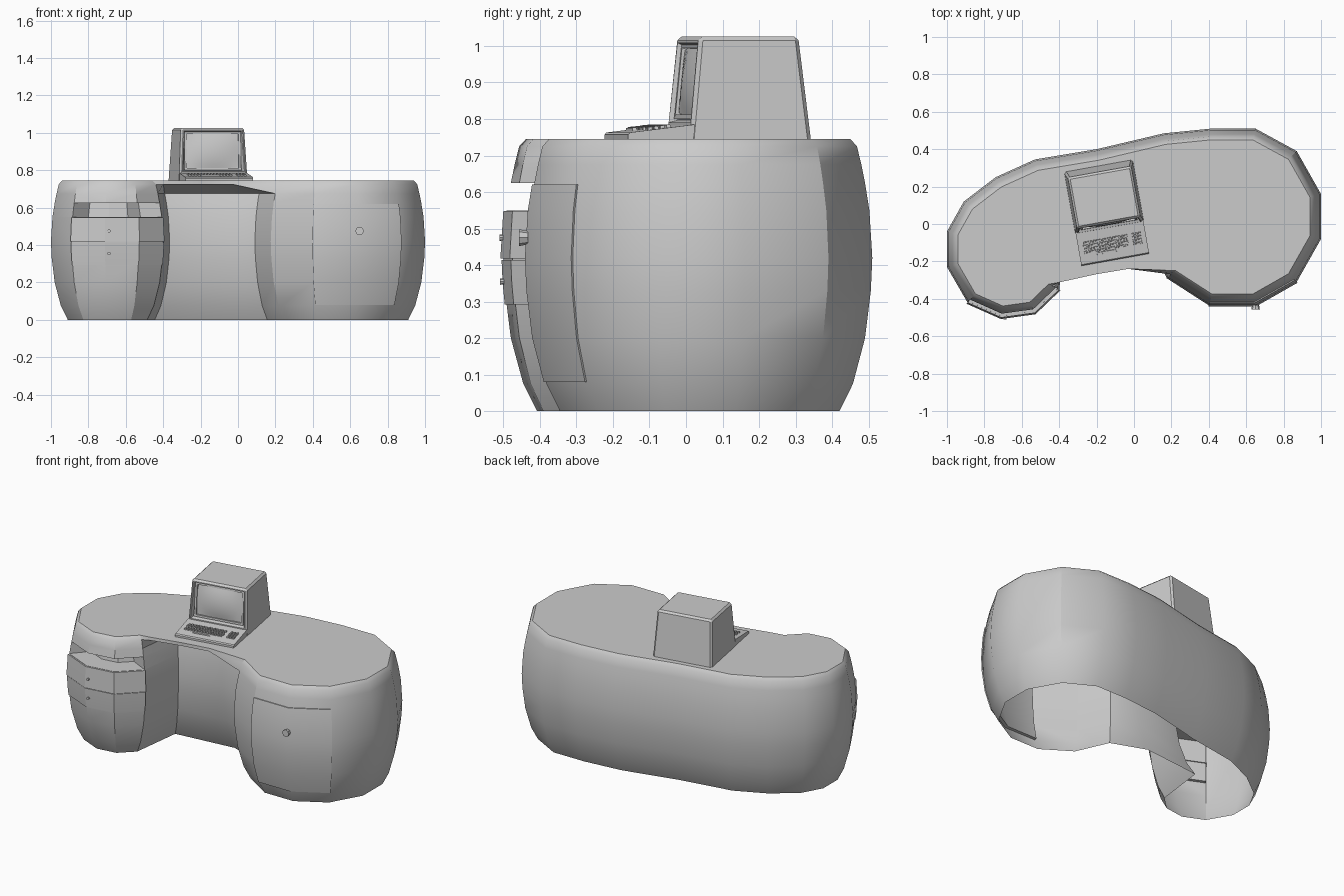
import bpy, bmesh, math
from mathutils import Vector, Matrix

if "Cube" in bpy.data.objects:
    bpy.data.objects.remove(bpy.data.objects["Cube"])

# widest outline of the desk, counter-clockwise; 16-18 are the kneehole back
OUT = [(1, -.08), (1, .16), (.87, .39), (.65, .51), (.41, .51), (.16, .485),
       (-.2, .40), (-.53, .345), (-.74, .25), (-.91, .12), (-1, -.04), (-1, -.23),
       (-.89, -.42), (-.71, -.5), (-.53, -.475), (-.40, -.35),
       (-.365, -.07), (-.07, -.04), (.09, -.10),
       (.175, -.29), (.40, -.435), (.65, -.435), (.87, -.31)]
KNEE_TOP = {16: (-.40, -.312), 17: (-.2, -.268), 18: (-.03, -.24)}
# barrel profile: height, inset
PROF = [(0, .09), (.075, .053), (.2, .02), (.33, .004), (.42, 0), (.55, .008),
        (.625, .02), (.675, .03), (.725, .042), (.745, .06)]


def inset_at(z):
    for (a, i), (b, j) in zip(PROF, PROF[1:]):
        if z <= b:
            return i + (j - i) * (z - a) / (b - a)
    return PROF[-1][1]


def ring(z, grow=0):
    d, n, res = inset_at(z) - grow, len(OUT), []
    for i in range(n):
        p, q, r = (Vector(OUT[(i + k) % n]) for k in (-1, 0, 1))
        e, f = (q - p).normalized(), (r - q).normalized()
        a, b = Vector((e.y, -e.x)), Vector((f.y, -f.x))
        v = q - (a + b) / (1 + a.dot(b)) * d
        if z > .7 and i in KNEE_TOP:
            v = Vector(KNEE_TOP[i])
        res.append((v.x, v.y, z))
    return res


def add(name, bm, smooth=None, mat=None):
    bmesh.ops.recalc_face_normals(bm, faces=bm.faces)
    me = bpy.data.meshes.new(name)
    bm.to_mesh(me)
    bm.free()
    ob = bpy.data.objects.new(name, me)
    bpy.context.collection.objects.link(ob)
    if mat:
        ob.matrix_world = mat
    if smooth:
        shade(ob, smooth)
    return ob


def select(ob):
    bpy.ops.object.select_all(action='DESELECT')
    ob.select_set(True)
    bpy.context.view_layer.objects.active = ob


def shade(ob, deg):
    select(ob)
    bpy.ops.object.shade_smooth_by_angle(angle=math.radians(deg))


def loft(loops):
    bm = bmesh.new()
    rows = [[bm.verts.new(p) for p in lp] for lp in loops]
    n = len(rows[0])
    for a, b in zip(rows, rows[1:]):
        for i in range(n):
            bm.faces.new((a[i], a[(i + 1) % n], b[(i + 1) % n], b[i]))
    bm.faces.new(rows[0][::-1])
    bm.faces.new(rows[-1])
    return bm


def panel(name, idx, zs, out, inn, smooth=None):
    # curved slab following the barrel surface
    loops = []
    for z in zs:
        o, i = ring(z, out), ring(z, inn)
        loops.append([o[k] for k in idx] + [i[k] for k in reversed(idx)])
    return add(name, loft(loops), smooth)


# desk shell, with the open drawer slot cut and the underside left open
body = add("desk_body", loft([ring(z) for z, _ in PROF]))
cut = panel("slot_cutter", range(12, 16), (.55, .625), .1, -.12)
cut.hide_render = True
mod = body.modifiers.new("slot", 'BOOLEAN')
mod.operation, mod.solver, mod.object = 'DIFFERENCE', 'EXACT', cut
select(body)
bpy.ops.object.modifier_apply(modifier="slot")
bpy.data.objects.remove(cut)
bm = bmesh.new()
bm.from_mesh(body.data)
bmesh.ops.delete(bm, geom=[f for f in bm.faces if all(v.co.z < .001 for v in f.verts)],
                 context='FACES')
bm.to_mesh(body.data)
bm.free()
shade(body, 31)

# drawer fronts and cupboard door
panel("upper_drawer_front", range(12, 16), (.418, .48, .548), .008, -.02, 20)
panel("lower_drawer_front", range(12, 16), (.292, .35, .414), .005, -.02, 20)
panel("cupboard_door", range(20, 23), (.08, .2, .33, .42, .55, .62), .006, -.02, 31)


# round pulls
def pull(name, x, y, z, r, depth, sides):
    bm = bmesh.new()
    bmesh.ops.create_cone(bm, cap_ends=True, segments=sides, radius1=r * .8, radius2=r, depth=depth)
    add(name, bm, None, Matrix.Translation((x, y, z)) @ Matrix.Rotation(math.pi / 2, 4, 'X'))


pull("door_knob", .65, -.445, .475, .023, .024, 8)
pull("upper_drawer_pull", -.69, -.504, .475, .009, .014, 8)
pull("lower_drawer_pull", -.69, -.502, .355, .009, .014, 8)

# computer, turned slightly on the desk
PC = Matrix.Translation((-.145, .06, 0)) @ Matrix.Rotation(math.radians(10.2), 4, 'Z')


def box_pts(y0, y1, z, w):
    return [(-w, y0, z), (w, y0, z), (w, y1, z), (-w, y1, z)]


# monitor case: recessed screen opening, then softened outer edges
bm = loft([box_pts(-.083, .255, .742, .186), box_pts(-.055, .222, 1.026, .172)])
bmesh.ops.recalc_face_normals(bm, faces=bm.faces)
outer = [e for e in bm.edges if max(v.co.z for v in e.verts) > .9]
bmesh.ops.bevel(bm, geom=outer, offset=.011, segments=1, affect='EDGES')
front = min(bm.faces, key=lambda f: (f.normal.y > -.9, -f.calc_area()))
bmesh.ops.inset_region(bm, faces=[front], thickness=.009)
for v in front.verts:
    if v.co.z < .85:
        v.co.z = .79
        v.co.y = -.079
bmesh.ops.inset_region(bm, faces=[front], thickness=.014, depth=-.026)
add("monitor_case", bm, None, PC)

# bulging screen with rounded outline
bm = bmesh.new()
bmesh.ops.create_grid(bm, x_segments=10, y_segments=8, size=1)
for v in bm.verts:
    x, t = v.co.x, v.co.y
    sx, st = x * math.sqrt(1 - .16 * t * t), t * math.sqrt(1 - .16 * x * x)
    z = .903 + st * .094
    bulge = (1 - x * x) * (1 - t * t) * .016
    v.co = (sx * .146, -.048 + (z - .903) * .1 - bulge, z)
add("screen", bm, 40, PC)

# screen surround: four sloping bars framing the glass
bm = bmesh.new()
for x, z, sx, sz in ((0, .999, .30, .012), (0, .805, .31, .012),
                     (-.147, .902, .012, .2), (.147, .902, .012, .2)):
    m = Matrix.Translation((x, -.046 + (z - .903) * .1, z)) @ Matrix.Rotation(-.1, 4, 'X')
    bmesh.ops.create_cube(bm, size=1, matrix=m @ Matrix.Diagonal((sx, .02, sz, 1)))
add("screen_surround", bm, None, PC)

# keyboard wedge
prof = [(-.255, .743), (-.255, .757), (-.249, .763), (-.07, .785), (-.07, .743)]
add("keyboard_base", loft([[(s * .184, y, z) for y, z in prof] for s in (-1, 1)]), None, PC)

# keys: main block, space bar and number pad
bm = bmesh.new()


def key(x, y, w):
    z = .763 + (y + .249) * .123
    m = Matrix.Translation((x, y, z + .003)) @ Matrix.Rotation(.122, 4, 'X')
    vs = bmesh.ops.create_cube(bm, size=1, matrix=m @ Matrix.Diagonal((w, .013, .01, 1)))['verts']
    for v in vs:
        if v.co.z > z + .004:
            v.co.x = x + (v.co.x - x) * .75
            v.co.y = y + (v.co.y - y) * .8


for r in range(4):
    y = -.189 + r * .017
    for c in range(14):
        key(-.150 + c * .0172 + (r % 2) * .005, y, .0135)
    for c in range(3):
        key(.117 + c * .0172, y, .0135)
key(-.04, -.206, .12)
add("keys", bm, None, PC)
